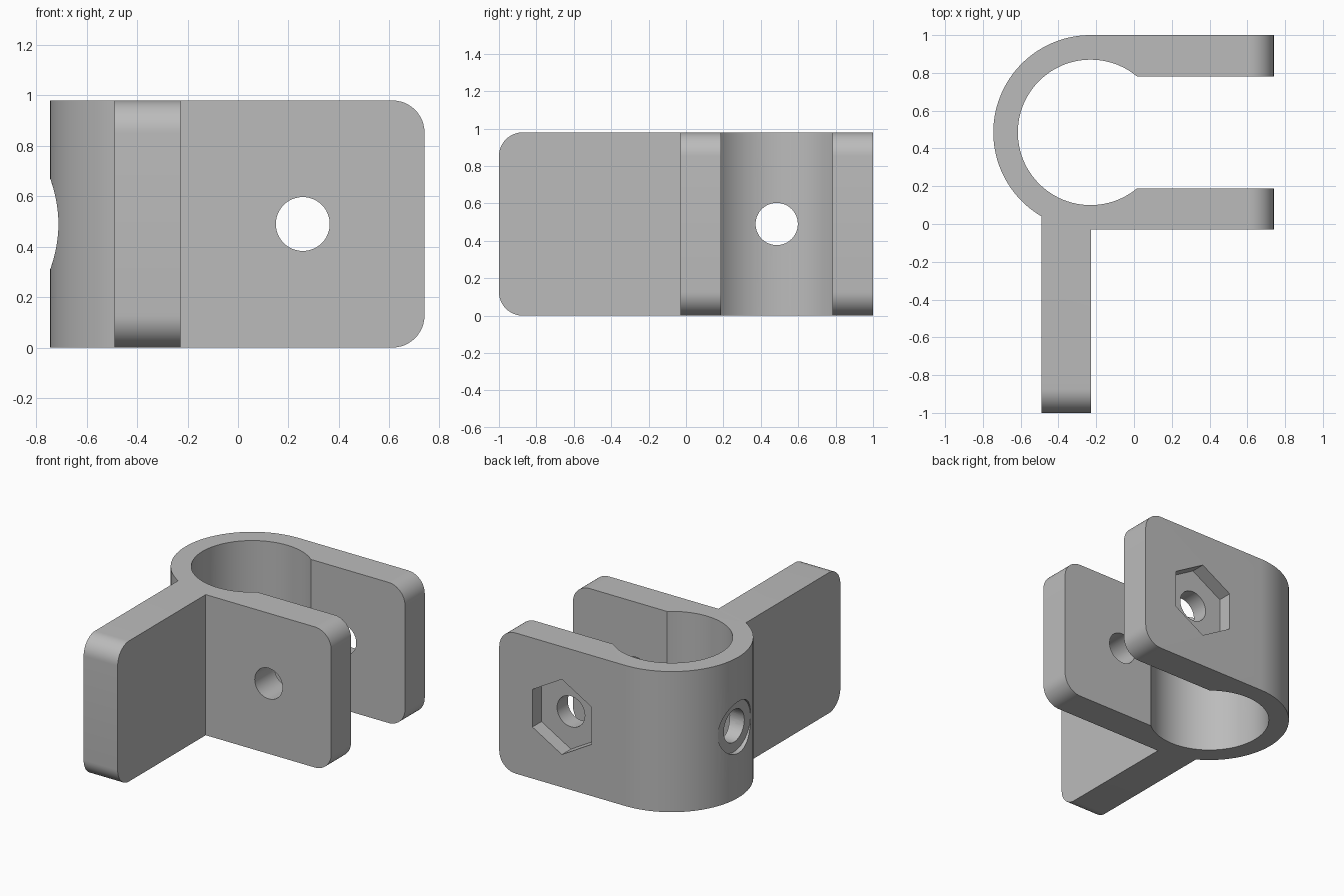
import bpy, bmesh
from math import radians, degrees, asin, acos, cos, sin, pi
from mathutils import Matrix, Vector

if "Cube" in bpy.data.objects:
    bpy.data.objects.remove(bpy.data.objects["Cube"], do_unlink=True)

HEIGHT, MID = 0.98, 0.49
CX, CY = -0.23, 0.485            # clamp ring centre
R_OUT, R_IN = 0.515, 0.385
END_X, SLOT = 0.74, 0.297        # arm end, half width of the slot
TAB_L, TAB_R, TAB_END = -0.49, -0.228, -1.0
ARM_HOLE_X, TAB_HOLE_Y = 0.257, -0.52

grey = bpy.data.materials.new("plain grey")
grey.use_nodes = True
colour = (0.5, 0.5, 0.5, 1)
grey.diffuse_color = colour
grey.node_tree.nodes["Principled BSDF"].inputs["Base Color"].default_value = colour


def arc(radius, start, end, steps):
    angles = [radians(start + (end - start) * i / steps) for i in range(steps + 1)]
    return [(CX + radius * cos(a), CY + radius * sin(a)) for a in angles]


def make_object(name, bm):
    bmesh.ops.recalc_face_normals(bm, faces=bm.faces)
    mesh = bpy.data.meshes.new(name)
    bm.to_mesh(mesh)
    bm.free()
    mesh.materials.append(grey)
    obj = bpy.data.objects.new(name, mesh)
    bpy.context.collection.objects.link(obj)
    return obj


def cutter(name, start, direction, length, r1, r2=None, sides=48):
    """Round, conical or hexagonal cutter running from start along direction."""
    axis = Vector(direction)
    turn = axis.to_track_quat('Z', 'Y').to_matrix().to_4x4()
    place = Matrix.Translation(Vector(start) + axis * length / 2) @ turn
    bm = bmesh.new()
    bmesh.ops.create_cone(bm, cap_ends=True, segments=sides, radius1=r1,
                          radius2=r1 if r2 is None else r2, depth=length)
    if sides == 6:   # stand the hexagon on a corner
        top = max((place @ v.co).z for v in bm.verts)
        if top < MID + r1 * 0.95:
            bm.transform(Matrix.Rotation(pi / 6, 4, 'Z'))
    bm.transform(place)
    obj = make_object(name, bm)
    obj.hide_render = True
    return obj


# Plan outline: outer ring, mounting tab, front arm, bore, rear arm
tab_angle = 360 - degrees(acos((TAB_L - CX) / R_OUT))
mouth = degrees(asin(SLOT / R_IN))
outline = arc(R_OUT, 90, tab_angle, 48)
outline += [(TAB_L, TAB_END), (TAB_R, TAB_END), (TAB_R, CY - R_OUT),
            (END_X, CY - R_OUT), (END_X, CY - SLOT)]
outline += arc(R_IN, -mouth, mouth - 360, 72)
outline += [(END_X, CY + SLOT), (END_X, CY + R_OUT)]

bm = bmesh.new()
base = bm.faces.new([bm.verts.new((x, y, 0)) for x, y in outline])
top = bmesh.ops.extrude_face_region(bm, geom=[base])["geom"]
bmesh.ops.translate(bm, vec=(0, 0, HEIGHT),
                    verts=[g for g in top if isinstance(g, bmesh.types.BMVert)])


# Round the upper and lower corners of both arms and the tab
def is_end_edge(edge):
    a, b = (v.co for v in edge.verts)
    flat = abs(a.z - b.z) < 1e-4
    near_arm = min(a.x, b.x) > END_X - 1e-4 and abs(a.y - b.y) < SLOT
    near_tab = max(a.y, b.y) < TAB_END + 1e-4
    return flat and (near_arm or near_tab)


bmesh.ops.bevel(bm, geom=[e for e in bm.edges if is_end_edge(e)], offset=0.127,
                segments=12, profile=0.5, affect='EDGES')
bracket = make_object("clamp_bracket", bm)

# Bolt holes, nut pockets and the countersunk screw hole in the ring
back = CY + R_OUT
left = CX - R_OUT
cutters = [
    cutter("arm_bolt_hole", (ARM_HOLE_X, -0.2, MID), (0, 1, 0), 1.4, 0.107),
    cutter("tab_bolt_hole", (-0.7, TAB_HOLE_Y, MID), (1, 0, 0), 0.7, 0.107),
    cutter("arm_nut_pocket", (ARM_HOLE_X, back - 0.1, MID), (0, 1, 0), 0.3, 0.262, sides=6),
    cutter("tab_nut_pocket", (TAB_L + 0.125, TAB_HOLE_Y, MID), (-1, 0, 0), 0.3, 0.262, sides=6),
    cutter("ring_screw_hole", (left - 0.1, CY, MID), (1, 0, 0), 0.4, 0.113),
    cutter("screw_head_recess", (left - 0.1, CY, MID), (1, 0, 0), 0.135, 0.18),
    cutter("screw_countersink", (left + 0.034, CY, MID), (1, 0, 0), 0.066, 0.18, 0.112),
]
bpy.context.view_layer.objects.active = bracket
for tool in cutters:
    mod = bracket.modifiers.new(tool.name, 'BOOLEAN')
    mod.operation, mod.solver, mod.object = 'DIFFERENCE', 'EXACT', tool
    bpy.ops.object.modifier_apply(modifier=mod.name)
    bpy.data.objects.remove(tool, do_unlink=True)

bpy.ops.object.select_all(action='DESELECT')
bracket.select_set(True)
bpy.ops.object.shade_smooth_by_angle(angle=radians(25))
